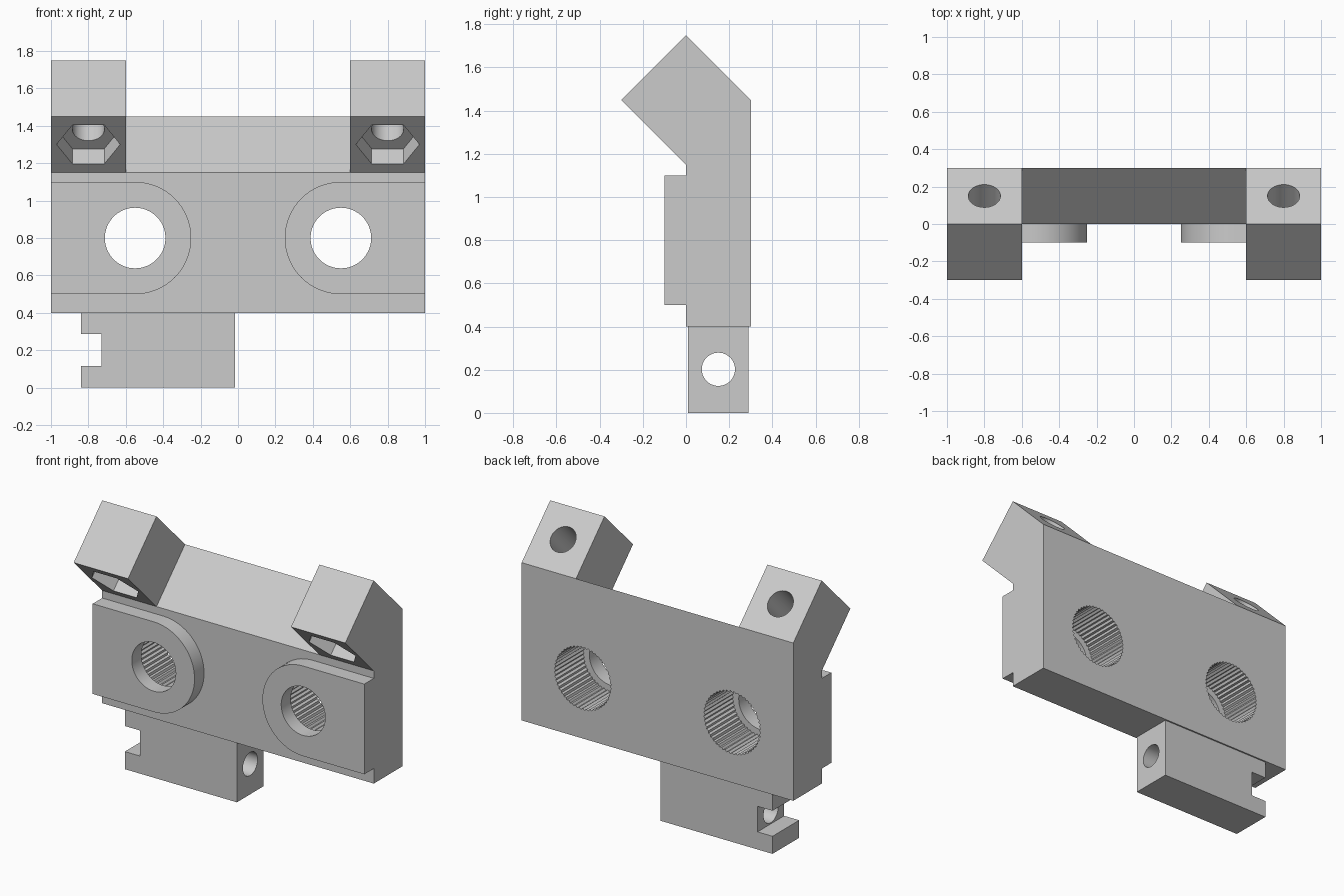
import bpy, bmesh, math
from mathutils import Vector

cube = bpy.data.objects.get("Cube")
if cube:
    bpy.data.objects.remove(cube, do_unlink=True)

grey = bpy.data.materials.new("plain grey")
grey.use_nodes = True
colour = (0.6, 0.6, 0.6, 1)
grey.diffuse_color = colour
grey.node_tree.nodes["Principled BSDF"].inputs["Base Color"].default_value = colour

X, Y, Z = Vector((1, 0, 0)), Vector((0, 1, 0)), Vector((0, 0, 1))
TILT = (Y + Z).normalized()      # axis of the ear bolts
ACROSS = (Z - Y).normalized()


def solid(name, ring, push):
    """Extrude a closed ring of points along a vector."""
    bm = bmesh.new()
    face = bm.faces.new([bm.verts.new(p) for p in ring])
    grown = bmesh.ops.extrude_face_region(bm, geom=[face], use_keep_orig=True)
    moved = [g for g in grown["geom"] if isinstance(g, bmesh.types.BMVert)]
    bmesh.ops.translate(bm, verts=moved, vec=push)
    bmesh.ops.recalc_face_normals(bm, faces=bm.faces)
    mesh = bpy.data.meshes.new(name)
    bm.to_mesh(mesh)
    bm.free()
    mesh.materials.append(grey)
    obj = bpy.data.objects.new(name, mesh)
    bpy.context.collection.objects.link(obj)
    return obj


def side_profile(name, points, x0, x1):
    return solid(name, [Vector((x0, y, z)) for y, z in points], X * (x1 - x0))


def box(name, x0, x1, y0, y1, z0, z1):
    return side_profile(name, [(y0, z0), (y1, z0), (y1, z1), (y0, z1)], x0, x1)


def rod(name, start, u, v, push, radii, sides):
    """Round, hexagonal or toothed bar; radii repeat around the ring."""
    ring = []
    for i in range(sides):
        a = math.tau * i / sides
        ring.append(start + (u * math.cos(a) + v * math.sin(a)) * radii[i % len(radii)])
    return solid(name, ring, push)


def combine(target, tool, operation):
    mod = target.modifiers.new(operation.lower(), "BOOLEAN")
    mod.operation, mod.solver, mod.object = operation, "EXACT", tool
    bpy.context.view_layer.objects.active = target
    bpy.ops.object.modifier_apply(modifier=mod.name)
    bpy.data.objects.remove(tool, do_unlink=True)


# Main plate with its sloping top
bracket = side_profile("bracket", [(0, 0.4), (0.3, 0.4), (0.3, 1.45), (0, 1.15)], -1, 1)

# Ears and raised pads on both sides
for s in (-1, 1):
    ear = side_profile("ear", [(0, 1.15), (0, 1), (0.3, 1), (0.3, 1.45),
                               (0, 1.75), (-0.3, 1.45)], s * 0.6, s)
    combine(bracket, ear, "UNION")
    outline = [Vector((s, -0.1, 0.5)), Vector((s, -0.1, 1.1))]
    for i in range(33):
        a = math.pi * (0.5 - i / 32)
        outline.append(Vector((s * (0.55 - 0.3 * math.cos(a)), -0.1,
                               0.8 + 0.3 * math.sin(a))))
    combine(bracket, solid("pad", outline, Y * 0.2), "UNION")

# Clamp block underneath
combine(bracket, box("block", -0.84, -0.015, 0.01, 0.29, 0, 0.5), "UNION")

# Bores, bolt holes and nut pockets
for s in (-1, 1):
    centre = Vector((s * 0.55, 0, 0.8))
    combine(bracket, rod("lip_hole", centre - Y * 0.2, X, Z, Y * 0.3, [0.162], 64), "DIFFERENCE")
    combine(bracket, rod("toothed_bore", centre, X, Z, Y * 0.4, [0.2, 0.21], 96), "DIFFERENCE")
    nut = Vector((s * 0.8, -0.15, 1.3))
    combine(bracket, rod("bolt_hole", nut - TILT * 0.1, X, ACROSS, TILT * 0.7, [0.086], 48),
            "DIFFERENCE")
    combine(bracket, rod("nut_pocket", nut - TILT * 0.1, X, ACROSS, TILT * 0.215, [0.17], 6),
            "DIFFERENCE")

# Slot and cross hole in the clamp block
combine(bracket, box("slot", -0.9, -0.73, -0.1, 0.4, 0.117, 0.287), "DIFFERENCE")
combine(bracket, rod("cross_hole", Vector((-0.9, 0.15, 0.202)), Y, Z, X, [0.077], 48),
        "DIFFERENCE")

bpy.ops.object.select_all(action="DESELECT")
bracket.select_set(True)
bpy.context.view_layer.objects.active = bracket
bpy.ops.object.shade_smooth_by_angle(angle=math.radians(25))
